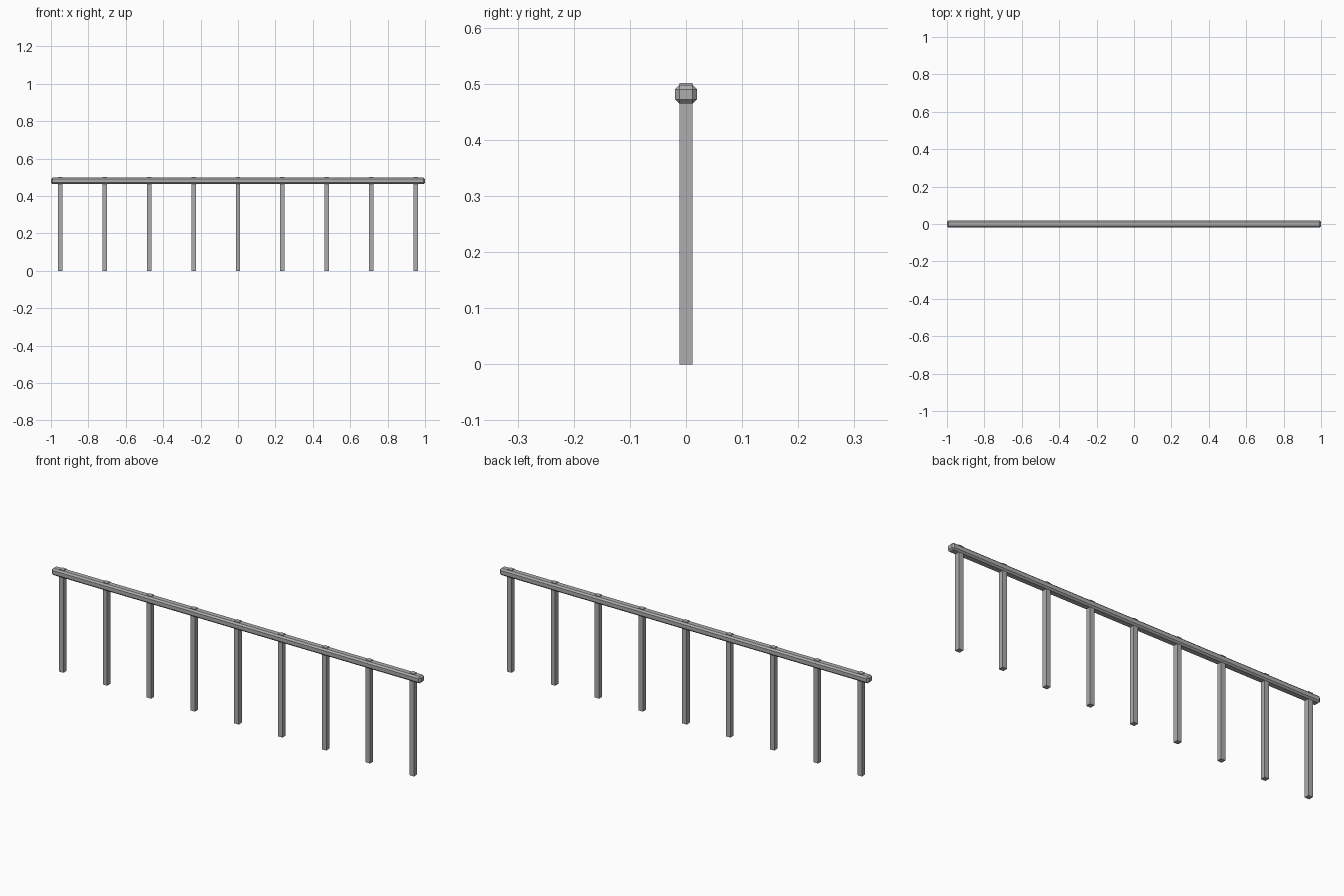
import bpy
import bmesh

cube = bpy.data.objects.get("Cube")
if cube:
    bpy.data.objects.remove(cube, do_unlink=True)

# Single grey metal colour
metal = bpy.data.materials.new("grey metal")
metal.use_nodes = True
grey = (0.42, 0.42, 0.42, 1)
metal.diffuse_color = grey
metal.node_tree.nodes["Principled BSDF"].inputs["Base Color"].default_value = grey


def box(name, size, centre, chamfer=0):
    """Flat-shaded box, optionally with chamfered edges."""
    bm = bmesh.new()
    bmesh.ops.create_cube(bm, size=1)
    bmesh.ops.scale(bm, vec=size, verts=bm.verts)
    if chamfer:
        bmesh.ops.bevel(bm, geom=bm.edges[:], offset=chamfer, segments=1,
                        affect='EDGES', profile=0.5)
    mesh = bpy.data.meshes.new(name)
    bm.to_mesh(mesh)
    bm.free()
    mesh.materials.append(metal)
    obj = bpy.data.objects.new(name, mesh)
    obj.location = centre
    bpy.context.collection.objects.link(obj)
    return obj


# Chamfered handrail along the whole length
box("handrail", (2, 0.039, 0.033), (0, 0, 0.481), chamfer=0.0075)

# Nine evenly spaced square posts whose tops poke just through the rail
post_count = 9
post_height = 0.501
for i in range(post_count):
    x = -0.95 + 1.9 * i / (post_count - 1)
    box(f"post_{i + 1}", (0.024, 0.024, post_height), (x, 0, post_height / 2))
